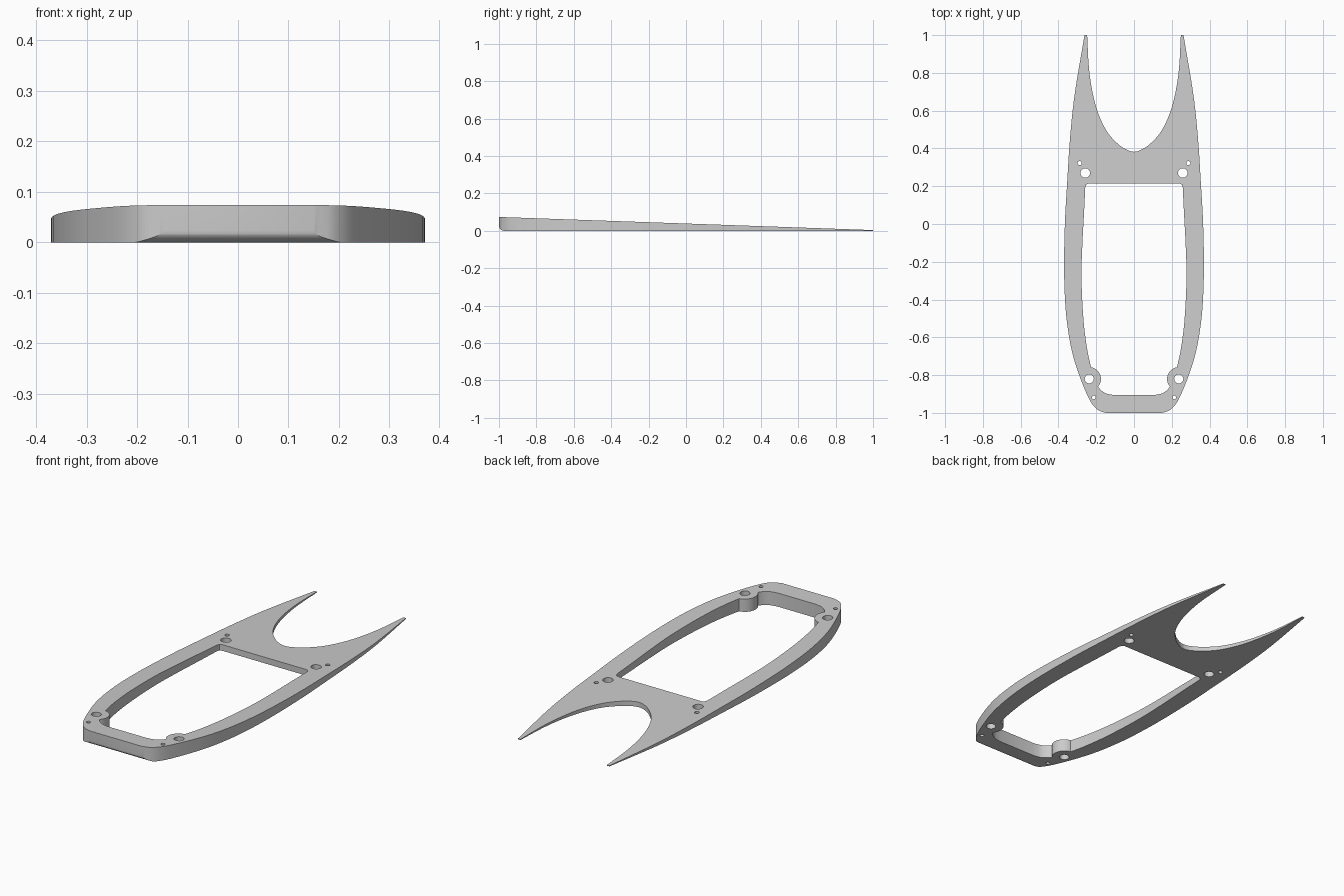
import bpy, bmesh, math
from mathutils import Vector

cube = bpy.data.objects.get("Cube")
if cube:
    bpy.data.objects.remove(cube, do_unlink=True)

FRONT_H, BACK_H = 0.074, 0.004


def smooth_path(pts, steps=6):
    """Points along a curve that passes through every given point."""
    p = [Vector(q) for q in pts]
    p = [2 * p[0] - p[1]] + p + [2 * p[-1] - p[-2]]
    out = []
    for a, b, c, d in zip(p, p[1:], p[2:], p[3:]):
        # tangents scaled by spacing, so uneven points do not overshoot
        la, lb, lc = (b - a).length, (c - b).length, (d - c).length
        m1 = (c - a) * (lb / (la + lb))
        m2 = (d - b) * (lb / (lb + lc))
        for i in range(steps):
            t = i / steps
            out.append(b * (2*t**3 - 3*t*t + 1) + m1 * (t**3 - 2*t*t + t)
                       + c * (3*t*t - 2*t**3) + m2 * (t**3 - t*t))
    return out + [p[-2]]


def mirrored(half):
    """Close a right-hand half profile with its mirror image."""
    other = [Vector((-q.x, q.y)) for q in reversed(half) if q.x > 1e-5]
    return half + other


def prism(name, pts, sweep):
    bm = bmesh.new()
    low = [bm.verts.new(p) for p in pts]
    high = [bm.verts.new(Vector(p) + sweep) for p in pts]
    bm.faces.new(low)
    bm.faces.new(high)
    n = len(pts)
    for i in range(n):
        j = (i + 1) % n
        bm.faces.new((low[i], low[j], high[j], high[i]))
    bmesh.ops.recalc_face_normals(bm, faces=bm.faces)
    mesh = bpy.data.meshes.new(name)
    bm.to_mesh(mesh)
    bm.free()
    ob = bpy.data.objects.new(name, mesh)
    bpy.context.collection.objects.link(ob)
    return ob


def column(name, x, y, r, segs=32):
    ring = [(x + r * math.cos(math.tau * i / segs),
             y + r * math.sin(math.tau * i / segs), -0.2) for i in range(segs)]
    return prism(name, ring, Vector((0, 0, 0.5)))


def cut(target, tool):
    """Subtract the tool from the target and discard the tool."""
    tool.hide_render = True
    mod = target.modifiers.new("cut", 'BOOLEAN')
    mod.operation, mod.solver, mod.object = 'DIFFERENCE', 'EXACT', tool
    bpy.context.view_layer.objects.active = target
    bpy.ops.object.modifier_apply(modifier=mod.name)
    bpy.data.objects.remove(tool, do_unlink=True)


# Wedge body: rounded nose, bowed sides, forked tail
side = smooth_path([(0.15, -1), (0.19, -0.985), (0.22, -0.955), (0.25, -0.9),
                    (0.29, -0.8), (0.322, -0.7), (0.345, -0.59), (0.362, -0.45),
                    (0.37, -0.25), (0.366, 0), (0.355, 0.2), (0.339, 0.45),
                    (0.315, 0.68), (0.262, 1)])
notch = smooth_path([(0.248, 1), (0.238, 0.82), (0.218, 0.69), (0.187, 0.58),
                     (0.14, 0.485), (0.08, 0.42), (0.03, 0.389), (0, 0.382)])
outline = mirrored(side + notch)
body = prism("wedge_frame", [(p.x, p.y, 0) for p in outline], Vector((0, 0, 1)))
for v in body.data.vertices:
    if v.co.z > 0.5:
        v.co.z = FRONT_H + (BACK_H - FRONT_H) * (v.co.y + 1) / 2

# Central opening, leaving round screw bosses in its front corners
edge = smooth_path([(0.11, -0.905), (0.15, -0.896), (0.182, -0.872),
                    (0.205, -0.83), (0.228, -0.755), (0.25, -0.65),
                    (0.268, -0.5), (0.278, -0.28), (0.273, -0.1),
                    (0.265, 0.05), (0.258, 0.195)])
edge += [Vector((0.253, 0.209)), Vector((0.24, 0.215))]
opening = prism("opening_cutter", [(p.x, p.y, -0.1) for p in mirrored(edge)],
                Vector((0, 0, 0.3)))
for s in (-1, 1):
    cut(opening, column("boss", s * 0.237, -0.82, 0.062, 48))
cut(body, opening)

# Screw holes and small pin holes
for x, y, r in ((0.237, -0.82, 0.024), (0.258, 0.27, 0.025),
                (0.213, -0.918, 0.01), (0.288, 0.322, 0.011)):
    for s in (-1, 1):
        cut(body, column("hole_cutter", s * x, y, r))

# Rounded lower front edge
arc = [math.pi / 2 * i / 10 for i in range(11)]
profile = [(-0.97 - 0.03 * math.sin(t), 0.024 - 0.024 * math.cos(t)) for t in arc]
profile += [(-1.1, 0.024), (-1.1, -0.1), (-0.97, -0.1)]
cut(body, prism("nose_cutter", [(-0.5, y, z) for y, z in profile], Vector((1, 0, 0))))

# Single grey finish
grey = bpy.data.materials.new("light_grey")
grey.use_nodes = True
colour = (0.6, 0.6, 0.6, 1)
grey.diffuse_color = colour
grey.node_tree.nodes["Principled BSDF"].inputs["Base Color"].default_value = colour
body.data.materials.clear()
body.data.materials.append(grey)

bpy.ops.object.select_all(action='DESELECT')
body.select_set(True)
bpy.context.view_layer.objects.active = body
bpy.ops.object.shade_smooth_by_angle(angle=math.radians(30))
